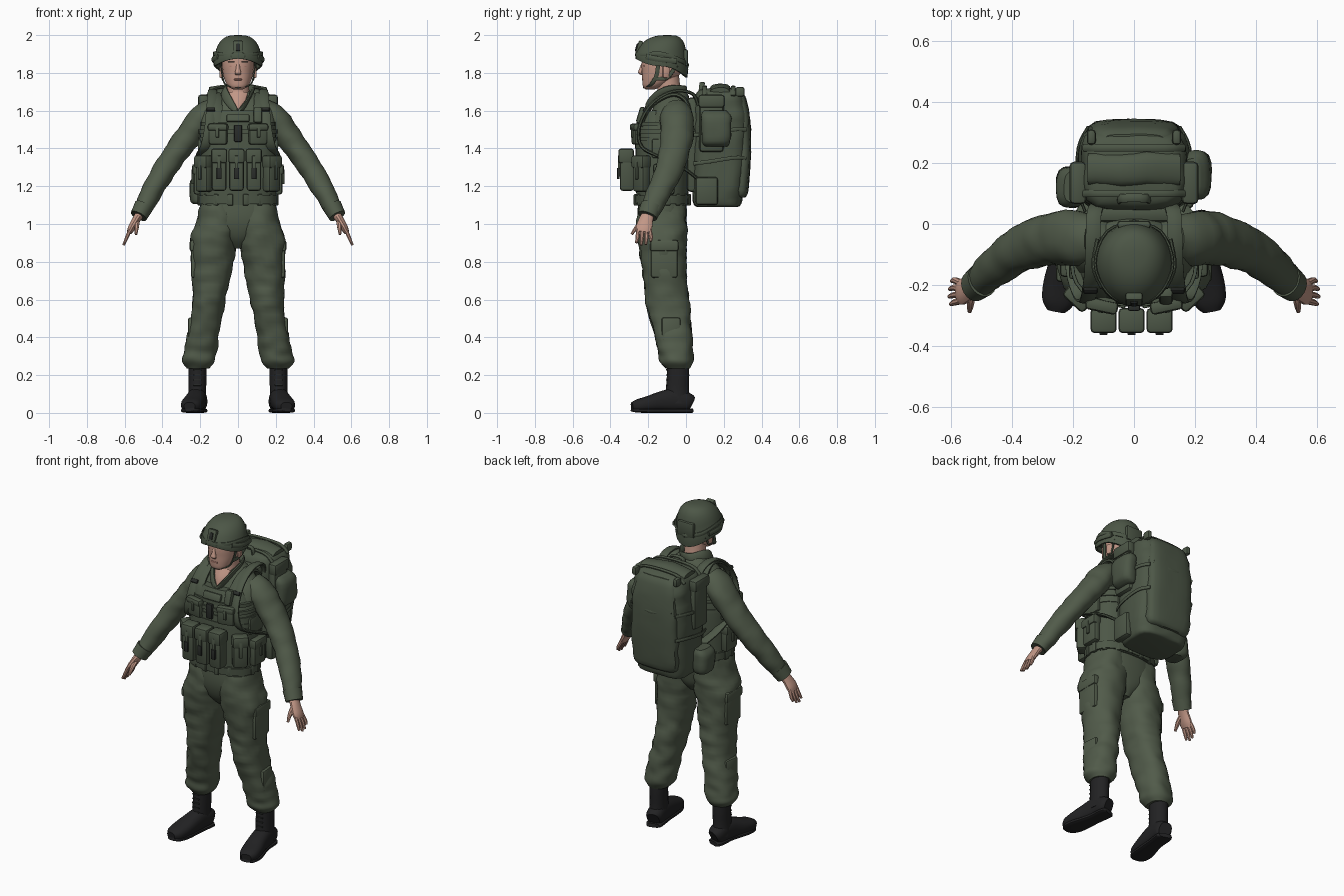
import bpy, bmesh, math
from mathutils import Vector, Matrix, noise

def material(name, rgb):
    m = bpy.data.materials.new(name)
    m.diffuse_color = (*rgb, 1)
    return m

CLOTH = material("uniform green", (0.082, 0.104, 0.068))
GEAR = material("gear green", (0.073, 0.094, 0.062))
SKIN = material("skin", (0.54, 0.31, 0.24))
LIPS = material("lips", (0.40, 0.19, 0.15))
BLACK = material("boot black", (0.016, 0.016, 0.017))
DARK = material("buckle black", (0.022, 0.025, 0.022))

def finish(name, bm, mat):
    bmesh.ops.recalc_face_normals(bm, faces=bm.faces)
    me = bpy.data.meshes.new(name)
    bm.to_mesh(me)
    bm.free()
    me.materials.append(mat)
    ob = bpy.data.objects.new(name, me)
    bpy.context.collection.objects.link(ob)
    bpy.context.view_layer.objects.active = ob
    ob.select_set(True)
    bpy.ops.object.shade_smooth_by_angle(angle=math.radians(40))
    ob.select_set(False)

def spline(rows, sub):
    """Smooth interpolation through rows of numbers."""
    out = []
    for i in range(len(rows) - 1):
        p = [rows[max(i - 1, 0)], rows[i], rows[i + 1], rows[min(i + 2, len(rows) - 1)]]
        for t in (k / sub for k in range(sub)):
            out.append([0.5 * (2 * b + (c - a) * t + (2 * a - 5 * b + 4 * c - d) * t * t
                               + (3 * b - a - 3 * c + d) * t ** 3) for a, b, c, d in zip(*p)])
    return out + [list(rows[-1])]

def skin_rings(name, bm, rings, mat):
    for a, b in zip(rings, rings[1:]):
        for k in range(len(a)):
            bm.faces.new((a[k - 1], a[k], b[k], b[k - 1]))
    bm.faces.new(rings[0])
    bm.faces.new(rings[-1])
    finish(name, bm, mat)

def tube(name, rows, mat, ref=(1, 0, 0), n=20, power=2, sub=4, flat=False, wrinkle=0, side=1):
    """Skin rings (x, y, z, half width along ref, other half width) along a path."""
    rows = spline([(r[0] * side, *r[1:]) for r in rows], sub)
    pts = [Vector(r[:3]) for r in rows]
    bm, rings = bmesh.new(), []
    for i, r in enumerate(rows):
        t = Vector((0, 0, 1)) if flat else (pts[min(i + 1, len(pts) - 1)] - pts[max(i - 1, 0)]).normalized()
        u = Vector(ref)
        u = (u - t * u.dot(t)).normalized()
        v = t.cross(u)
        ring = []
        for k in range(n):
            c, s = math.cos(math.tau * (k + .5) / n), math.sin(math.tau * (k + .5) / n)
            q = (abs(c) ** power + abs(s) ** power) ** (-1 / power)
            d = u * c * q * r[3] + v * s * q * r[4]
            w = pts[i] + d
            d *= 1 + wrinkle * noise.noise(Vector((w.x * 14, w.y * 14, w.z * 20)))
            ring.append(bm.verts.new(pts[i] + d))
        rings.append(ring)
    skin_rings(name, bm, rings, mat)

def box(name, loc, size, mat, rz=0, rx=0, bevel=0.012, side=1):
    bm = bmesh.new()
    bmesh.ops.create_cube(bm, size=1)
    bmesh.ops.scale(bm, vec=size, verts=bm.verts)
    bmesh.ops.bevel(bm, geom=bm.edges[:], offset=min(bevel, min(size) * .4), segments=2, affect='EDGES', profile=0.5)
    rot = Matrix.Rotation(rz * side, 4, 'Z') @ Matrix.Rotation(rx, 4, 'X')
    bm.transform(Matrix.Translation((loc[0] * side, loc[1], loc[2])) @ rot)
    finish(name, bm, mat)

def strap(name, pts, w, t, mat, ref=(1, 0, 0), side=1):
    tube(name, [(*p, w, t) for p in pts], mat, ref, n=8, power=6, side=side)

def pouch(name, x, y, z, w, d, h, rz=0, buckle=True, side=1):
    """Bag with an overhanging flap and a closing buckle; rz turns its front."""
    out = Vector((math.sin(rz), -math.cos(rz), 0))
    box(name, (x, y, z), (w, d, h), GEAR, rz, bevel=.016, side=side)
    box(name + "_flap", Vector((x, y, z + h * .34)) + out * .004, (w + .008, d + .008, h * .36), GEAR, rz,
        bevel=.014, side=side)
    p = Vector((x, y, z)) + out * (d / 2 + .004)
    box(name + "_tab", p + Vector((0, 0, h * .1)), (.018, .012, h * .5), GEAR, rz, bevel=.003, side=side)
    if buckle:
        box(name + "_buckle", p + Vector((0, 0, -h * .08)) + out * .004, (.026, .012, .06), DARK, rz, bevel=.003,
            side=side)

# Trousers, boots, arms and hands
tube("trouser_seat", [(0, -.125, 1.15, .195, .125), (0, -.125, 1.05, .205, .13), (0, -.125, .98, .19, .12),
                      (0, -.12, .92, .1, .1), (0, -.115, .87, .03, .06)], CLOTH, flat=True, n=28, power=2.4)
for s, tag in ((1, "left"), (-1, "right")):
    tube(tag + "_trouser_leg", [(.1, -.125, 1.1, .1, .122), (.11, -.127, 1.0, .113, .132), (.125, -.125, .92, .126, .131),
         (.136, -.119, .82, .114, .121), (.145, -.11, .7, .1, .113), (.153, -.1, .6, .088, .115),
         (.167, -.085, .5, .082, .108), (.188, -.068, .4, .084, .1), (.2, -.055, .32, .09, .09),
         (.208, -.05, .27, .085, .085), (.212, -.045, .235, .06, .062)], CLOTH, flat=True, n=24, power=2.3,
         wrinkle=.11, sub=5, side=s)
    box(tag + "_cargo_pocket", (.229, -.115, .81), (.04, .14, .19), CLOTH, side=s)
    box(tag + "_cargo_flap", (.234, -.115, .885), (.044, .15, .06), CLOTH, side=s)
    box(tag + "_shin_pocket", (.244, -.08, .44), (.035, .1, .13), CLOTH, rz=.1, side=s)
    tube(tag + "_boot_shaft", [(.213, -.042, .28, .048, .058), (.214, -.042, .2, .048, .06),
         (.215, -.045, .12, .047, .062), (.217, -.045, .05, .05, .07)], BLACK, flat=True, side=s)
    tube(tag + "_boot_foot", [(.205, .026, .05, .035, .04), (.21, .005, .058, .048, .05),
         (.217, -.06, .068, .05, .062), (.226, -.13, .06, .054, .054), (.24, -.2, .047, .058, .042),
         (.25, -.255, .038, .052, .034), (.256, -.286, .034, .03, .022)], BLACK, power=2.6, side=s)
    tube(tag + "_boot_sole", [(.205, .028, .012, .035, .012), (.21, .005, .012, .048, .012), (.22, -.09, .012, .046, .012),
         (.24, -.2, .012, .058, .012), (.25, -.26, .014, .05, .012), (.256, -.286, .018, .025, .01)], BLACK, power=4, side=s)
    for i in range(5):
        box(tag + "_boot_lace", (.216, -.101, .12 + i * .027), (.045, .012, .007), DARK, side=s)
    tube(tag + "_sleeve", [(.13, -.05, 1.595, .075, .07), (.195, -.048, 1.555, .089, .073), (.255, -.048, 1.475, .088, .07),
         (.322, -.062, 1.385, .081, .064), (.39, -.092, 1.285, .073, .061), (.447, -.135, 1.19, .066, .058),
         (.493, -.175, 1.1, .056, .05), (.525, -.203, 1.045, .05, .043)], CLOTH, (0, 1, 0), wrinkle=.1, sub=5, side=s)
    tube(tag + "_cuff", [(.498, -.183, 1.095, .058, .052), (.526, -.204, 1.042, .053, .046)], CLOTH, (0, 1, 0), side=s)
    tube(tag + "_palm", [(.515, -.195, 1.06, .032, .025), (.54, -.212, 1.02, .038, .022),
         (.563, -.222, .98, .044, .02), (.575, -.226, .955, .038, .014)], SKIN, (0, 1, 0), n=12, side=s)
    for j, drop in enumerate((.012, 0, .004, .02)):
        y = -.255 + j * .02
        tube(tag + "_finger", [(.57, y + .002, .972, .011, .011), (.588, y - .002 + j * .004, .93, .011, .01),
             (.606 - drop * .4, y - .008 + j * .005, .888 + drop, .007, .007)], SKIN, (0, 1, 0), n=8, side=s)
    tube(tag + "_thumb", [(.535, -.225, 1.015, .016, .014), (.537, -.26, .985, .013, .012),
         (.54, -.287, .945, .007, .007)], SKIN, n=8, side=s)

# Shirt, open collar and neck
tube("shirt", [(0, -.125, 1.08, .19, .12), (0, -.125, 1.25, .19, .125), (0, -.115, 1.45, .2, .125),
               (0, -.085, 1.58, .2, .105), (0, -.072, 1.64, .155, .092), (0, -.066, 1.68, .105, .08),
               (0, -.064, 1.705, .07, .062)], CLOTH, flat=True, n=28, power=2.3)
tube("neck", [(0, -.085, 1.58, .06, .08), (0, -.085, 1.66, .062, .075), (0, -.09, 1.72, .06, .062),
              (0, -.1, 1.80, .06, .062)], SKIN, flat=True)
tube("open_throat", [(0, -.194, 1.605, .012, .01), (0, -.174, 1.645, .038, .016), (0, -.14, 1.69, .054, .02)], SKIN, n=10)
for s in (1, -1):
    tube("collar", [(.004, -.21, 1.59, .012, .008), (.042, -.188, 1.64, .022, .008), (.07, -.135, 1.69, .026, .009),
                    (.07, -.07, 1.71, .028, .009), (.035, -.012, 1.705, .028, .009), (0, -.004, 1.703, .028, .009)],
         CLOTH, (.5, 0, 1), n=10, power=4, side=s)

# Head and face
tube("head", [(0, -.19, 1.713, .025, .025), (0, -.178, 1.728, .052, .05), (0, -.15, 1.76, .07, .082),
              (0, -.13, 1.80, .081, .103), (0, -.125, 1.85, .084, .11), (0, -.125, 1.92, .075, .1),
              (0, -.125, 1.96, .04, .05)], SKIN, flat=True, n=24, power=2.2)
tube("nose", [(0, -.228, 1.85, .008, .008), (0, -.236, 1.82, .012, .012), (0, -.24, 1.8, .018, .013),
              (0, -.23, 1.788, .012, .008)], SKIN, flat=True, n=10)
box("mouth", (0, -.228, 1.765), (.042, .012, .01), LIPS)
for s in (1, -1):
    box("eye", (.033, -.223, 1.836), (.026, .01, .005), LIPS, rz=.3, side=s)
    box("brow", (.035, -.224, 1.857), (.036, .01, .005), DARK, rz=.3, side=s)
    box("ear", (.087, -.105, 1.805), (.018, .038, .062), SKIN, rz=.3, side=s)
    strap("chin_strap", [(.095, -.145, 1.87), (.084, -.155, 1.79), (.064, -.185, 1.737), (0, -.219, 1.722)],
          .011, .004, GEAR, (0, 1, 0), s)
    strap("nape_strap", [(.1, -.05, 1.84), (.084, -.1, 1.775), (.08, -.16, 1.77)], .01, .004, GEAR, (0, 0, 1), s)

# Helmet: flat-topped dome whose rim dips towards the nape
bm, rings = bmesh.new(), []
for j in range(12):
    ring = []
    for k in range(32):
        c, f = math.cos(math.tau * k / 32), math.sin(math.tau * k / 32)       # f = 1 at the back
        rim = 1.835 + (.04 * f * f if f < 0 else -.06 * f * f)
        t = max(j - 2, 0) / 9 * math.pi / 2
        z = rim + (2.0 - rim) * math.sin(t) ** .92 + (.03 if j == 0 else 0)
        q = math.cos(t * .985) ** .68 * (1.04 if j == 3 else 1) - (.08 if j < 2 else 0)
        ring.append(bm.verts.new((.128 * c * q, -.13 + .034 * math.sin(t) ** 2 + .137 * f * q, z)))
    rings.append(ring)
skin_rings("helmet", bm, rings, GEAR)
box("helmet_mount", (0, -.247, 1.935), (.055, .025, .07), GEAR, rx=-.3, bevel=.006)
box("mount_socket", (0, -.26, 1.935), (.022, .012, .04), DARK, rx=-.3, bevel=.004)
box("nape_pack", (0, -.002, 1.88), (.11, .025, .09), GEAR)
for s in (1, -1):
    strap("helmet_rail", [(.105, -.21, 1.885), (.133, -.14, 1.872), (.12, -.05, 1.862)], .014, .007, GEAR, (0, 0, 1), s)
    strap("goggle_band", [(.03, -.262, 1.892), (.09, -.222, 1.895), (.128, -.13, 1.9), (.09, -.026, 1.865),
                          (0, .01, 1.84)], .012, .005, GEAR, (0, 0, 1), s)

# Armour vest with webbing rows
tube("vest", [(0, -.125, 1.1, .2, .135), (0, -.125, 1.2, .205, .14), (0, -.122, 1.36, .206, .146),
              (0, -.12, 1.48, .2, .142), (0, -.115, 1.55, .175, .135), (0, -.11, 1.6, .145, .118)],
     GEAR, flat=True, n=32, power=2.5)
tube("belt", [(0, -.125, 1.105, .21, .143), (0, -.125, 1.15, .212, .145)], GEAR, flat=True, n=32, power=2.5)
for z, k in ((1.40, 1), (1.44, 1), (1.48, 1), (1.52, .95)):
    tube("webbing", [(0, -.121, z, .21 * k, .15 * k), (0, -.121, z + .02, .209 * k, .149 * k)], GEAR,
         flat=True, n=32, power=2.5, sub=1)
for a in (math.tau * (i + .5) / 16 for i in range(16)):
    box("belt_loop", (.206 * math.sin(a), -.125 - .142 * math.cos(a), 1.128), (.028, .022, .06), GEAR, rz=a, bevel=.005)

# Vest pouches
for x in (-.1, -.008, .084):
    pouch("magazine_pouch", x, -.313, 1.285, .078, .075, .22)
for x in (-.105, .105):
    pouch("chest_pouch", x, -.264, 1.475, .1, .035, .11, 2 * x, buckle=False)
box("chest_clip", (0, -.275, 1.48), (.04, .02, .09), DARK, bevel=.005)
box("name_panel", (0, -.248, 1.56), (.12, .02, .045), GEAR, rx=-.4)
box("radio", (.105, -.235, 1.575), (.045, .04, .09), GEAR, rx=-.3)
for s in (1, -1):
    pouch("utility_pouch", .178, -.235, 1.265, .085, .06, .19, .75, buckle=False, side=s)
    pouch("hip_pouch", .213, -.115, 1.235, .11, .045, .16, 1.57, buckle=False, side=s)
    box("side_panel", (.203, -.12, 1.4), (.02, .12, .1), GEAR, side=s)
    # Shoulder straps
    strap("vest_strap", [(.105, -.235, 1.52), (.115, -.205, 1.6), (.12, -.13, 1.665), (.12, -.05, 1.685),
                         (.12, .01, 1.63), (.12, .02, 1.5)], .034, .012, GEAR, side=s)
    strap("pack_strap", [(.11, .07, 1.6), (.13, .04, 1.685), (.135, -.05, 1.705), (.138, -.14, 1.67),
                         (.145, -.21, 1.6), (.155, -.25, 1.5), (.175, -.235, 1.41), (.2, -.15, 1.36),
                         (.197, -.02, 1.3), (.15, .06, 1.24)], .024, .009, GEAR, side=s)
    box("strap_buckle", (.143, -.217, 1.605), (.045, .018, .022), DARK, rx=-.7, bevel=.004, side=s)

# Backpack
tube("backpack", [(0, .165, 1.09, .13, .1), (0, .165, 1.105, .16, .125), (0, .17, 1.2, .175, .135),
                  (0, .18, 1.4, .18, .145), (0, .185, 1.55, .178, .145), (0, .18, 1.65, .17, .135),
                  (0, .175, 1.70, .15, .115), (0, .175, 1.718, .1, .08)], GEAR, flat=True, n=32, power=4, wrinkle=.06)
tube("back_pocket", [(0, .262, 1.14, .12, .05), (0, .275, 1.18, .145, .055), (0, .289, 1.38, .15, .055),
                     (0, .288, 1.55, .145, .052), (0, .275, 1.66, .13, .045), (0, .265, 1.70, .1, .03)], GEAR,
     flat=True, n=28, power=4, wrinkle=.07)
box("base_panel", (0, .31, 1.21), (.22, .035, .06), GEAR, rx=-.08)
strap("pocket_seam", [(-.13, .325, 1.52), (0, .34, 1.5), (.13, .325, 1.52)], .01, .006, GEAR, (0, 0, 1))
box("back_pad", (0, .035, 1.42), (.26, .06, .5), GEAR, bevel=.02)
strap("grab_handle", [(-.05, .08, 1.7), (-.035, .085, 1.74), (.035, .085, 1.74), (.05, .08, 1.7)], .014, .007, GEAR, (0, 1, 0))
tube("top_roll", [(-.15, .18, 1.70, .05, .025), (0, .18, 1.715, .055, .03), (.15, .18, 1.70, .05, .025)],
     GEAR, (0, 1, 0), wrinkle=.2)
for y in (.1, .25):
    strap("top_strap", [(-.165, y, 1.68), (-.1, y, 1.722), (.1, y, 1.722), (.165, y, 1.68)], .012, .006, GEAR, (0, 1, 0))
tube("side_bottle_pouch", [(.195, .12, 1.105, .04, .05), (.205, .12, 1.13, .048, .065), (.205, .12, 1.22, .048, .065),
     (.195, .12, 1.255, .035, .05)], GEAR, flat=True, power=3, wrinkle=.1, side=-1)
box("low_side_pocket", (.172, .11, 1.175), (.05, .12, .15), GEAR, bevel=.018)
tube("side_roll", [(.19, .16, 1.41, .025, .06), (.205, .16, 1.44, .045, .075), (.205, .16, 1.56, .045, .08),
     (.19, .155, 1.6, .025, .06)], GEAR, flat=True, power=3, wrinkle=.1)
for s in (1, -1):
    box("side_pocket", (.178, .135, 1.53), (.05, .13, .3), GEAR, bevel=.02, side=s)
    box("side_pocket_flap", (.184, .135, 1.65), (.056, .14, .07), GEAR, bevel=.016, side=s)
    box("pack_corner", (.14, .285, 1.7), (.03, .05, .05), GEAR, side=s)
    for z in (1.32, 1.47):
        strap("compression_strap", [(.16, .04, z), (.186, .12, z + .01), (.183, .25, z + .03), (.15, .32, z + .03)],
              .01, .005, GEAR, (0, 0, 1), s)
